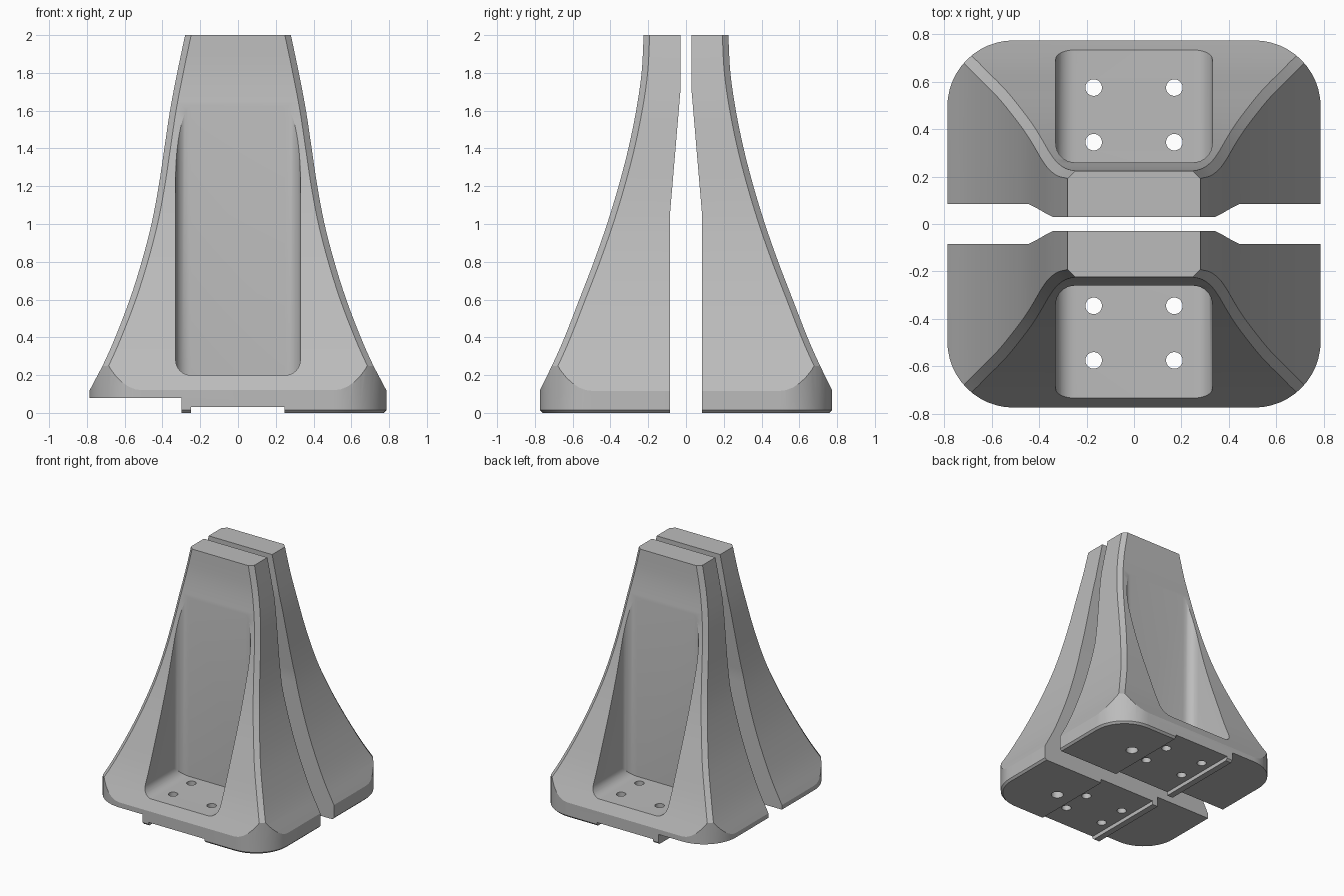
import bpy, bmesh, math
from mathutils import Matrix, Vector

if "Cube" in bpy.data.objects:
    bpy.data.objects.remove(bpy.data.objects["Cube"])

grey = bpy.data.materials.new("plain_grey")
grey.use_nodes = True
grey.diffuse_color = (0.5, 0.5, 0.5, 1)
grey.node_tree.nodes["Principled BSDF"].inputs["Base Color"].default_value = (0.5, 0.5, 0.5, 1)


def finish(bm, name):
    bmesh.ops.recalc_face_normals(bm, faces=bm.faces)
    mesh = bpy.data.meshes.new(name)
    bm.to_mesh(mesh)
    bm.free()
    mesh.materials.append(grey)
    obj = bpy.data.objects.new(name, mesh)
    bpy.context.collection.objects.link(obj)
    return obj


def loft(name, rings):
    bm = bmesh.new()
    rows = [[bm.verts.new(p) for p in ring] for ring in rings]
    n = len(rows[0])
    for a, b in zip(rows, rows[1:]):
        for i in range(n):
            j = (i + 1) % n
            bm.faces.new((a[i], a[j], b[j], b[i]))
    bm.faces.new(rows[0])
    bm.faces.new(rows[-1])
    return finish(bm, name)


def box_bm(lo, hi):
    bm = bmesh.new()
    bmesh.ops.create_cube(bm, size=1)
    for v in bm.verts:
        v.co = [hi[k] if v.co[k] > 0 else lo[k] for k in range(3)]
    return bm


def cylinder(name, x, y, r, top):
    bm = bmesh.new()
    bmesh.ops.create_cone(bm, cap_ends=True, segments=24, radius1=r, radius2=r,
                          depth=top + 0.2,
                          matrix=Matrix.Translation((x, y, (top - 0.2) / 2)))
    return finish(bm, name)


def combine(obj, tool, operation):
    tool.hide_render = True
    mod = obj.modifiers.new("cut", "BOOLEAN")
    mod.operation = operation
    mod.solver = "EXACT"
    mod.object = tool
    bpy.context.view_layer.objects.active = obj
    bpy.ops.object.modifier_apply(modifier=mod.name)
    bpy.data.objects.remove(tool)


# Flared body: half width, front depth and height of each key section
KEYS = [Vector(k) for k in (
    (0.895, 0.885, -0.1), (0.785, 0.774, 0.12), (0.712, 0.705, 0.26), (0.65, 0.643, 0.4),
    (0.573, 0.565, 0.6), (0.51, 0.488, 0.8), (0.458, 0.418, 1.0), (0.42, 0.357, 1.2),
    (0.39, 0.305, 1.4), (0.36, 0.264, 1.6), (0.322, 0.235, 1.8), (0.28, 0.224, 2.0))]


def spline(keys, steps=4):
    pts = [2 * keys[0] - keys[1]] + keys + [2 * keys[-1] - keys[-2]]
    out = []
    for a, b, c, d in zip(pts, pts[1:], pts[2:], pts[3:]):
        for s in range(steps):
            t = s / steps
            out.append(0.5 * (2 * b + (c - a) * t + (2 * a - 5 * b + 4 * c - d) * t * t
                              + (3 * b - a - 3 * c + d) * t ** 3))
    return out + [keys[-1]]


def section(key, chamfer=0.032):
    w, d, z = key
    t = min(max((z - 1.05) / 0.65, 0), 1)
    inner = 0.085 - 0.055 * t
    half = [(w, -inner), (w, chamfer - d), (w - chamfer, -d)]
    return [(x, y, z) for x, y in half] + [(-x, y, z) for x, y in reversed(half)]


def footprint(z, inset):
    # Plan outline with two rounded outer corners
    r, w, d = 0.28 - inset, 0.787 - inset, 0.774 - inset
    arc = [(w - r + r * math.cos(a), -d + r - r * math.sin(a))
           for a in (math.pi / 2 * i / 12 for i in range(13))]
    half = [(w, 0.3)] + arc
    return [(x, y, z) for x, y in half] + [(-x, y, z) for x, y in reversed(half)]


front = loft("front_half", [section(k) for k in spline(KEYS)])
outline = loft("outline", [footprint(0, 0.015), footprint(0.015, 0), footprint(2.3, 0)])
combine(front, outline, "INTERSECT")

# Deep pocket with rounded sides
bm = box_bm((-0.33, -1.2, 0.2), (0.33, -0.26, 2.5))
edges = []
for e in bm.edges:
    a, b = (v.co for v in e.verts)
    upright_back = abs(a.z - b.z) > 1 and a.y > -0.5
    floor_side = abs(a.y - b.y) > 0.5 and a.z < 1
    if upright_back or floor_side:
        edges.append(e)
bmesh.ops.bevel(bm, geom=edges, offset=0.08, segments=8, profile=0.5, affect="EDGES")
combine(front, finish(bm, "pocket"), "DIFFERENCE")

# Stepped underside, leaving a narrow lip between the two cuts
for x0, x1, z in ((-1, -0.3, 0.08), (-0.25, 0.245, 0.03)):
    combine(front, finish(box_bm((x0, -1, -0.3), (x1, 0.3, z)), "step"), "DIFFERENCE")

# Four bolt holes through the floor and one blind hole below
for x in (-0.17, 0.17):
    for y in (-0.345, -0.575):
        combine(front, cylinder("bolt_hole", x, y, 0.035, 0.3), "DIFFERENCE")
combine(front, cylinder("blind_hole", 0.38, -0.43, 0.045, 0.06), "DIFFERENCE")

# Mirrored back half
back = front.copy()
back.data = front.data.copy()
back.name = back.data.name = "back_half"
back.data.transform(Matrix.Scale(-1, 4, (0, 1, 0)))
back.data.flip_normals()
bpy.context.collection.objects.link(back)

for obj in (front, back):
    bpy.ops.object.select_all(action="DESELECT")
    obj.select_set(True)
    bpy.context.view_layer.objects.active = obj
    bpy.ops.object.shade_smooth_by_angle(angle=math.radians(25))
